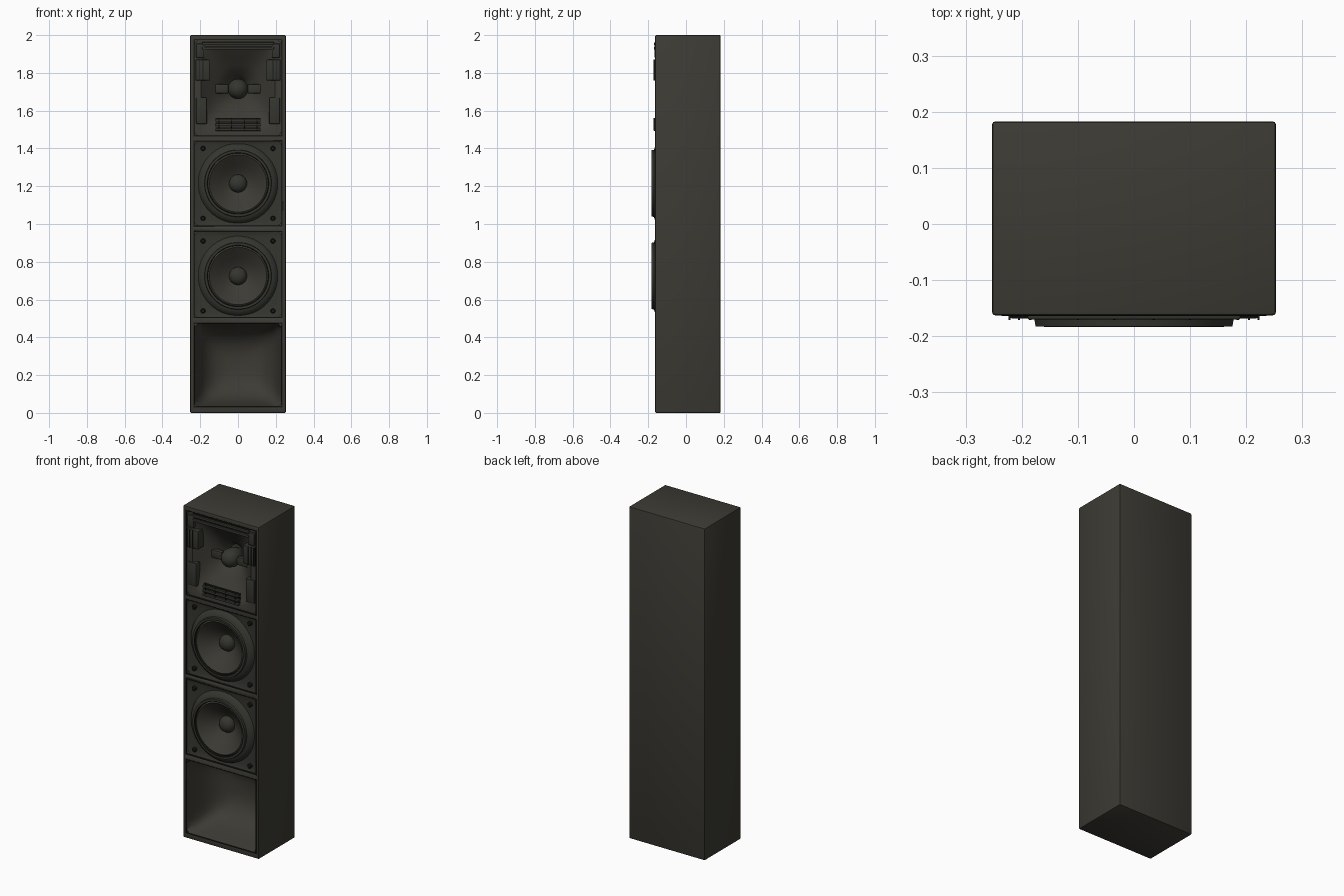
import bpy, bmesh, math
from mathutils import Matrix, Vector

old = bpy.data.objects.get("Cube")
if old:
    bpy.data.objects.remove(old)


def material(name, rgb):
    m = bpy.data.materials.new(name)
    m.use_nodes = True
    m.diffuse_color = (*rgb, 1)
    bsdf = m.node_tree.nodes["Principled BSDF"]
    bsdf.inputs["Base Color"].default_value = (*rgb, 1)
    bsdf.inputs["Roughness"].default_value = 0.8
    return m


CABINET = material("dark olive cabinet", (0.045, 0.043, 0.034))
DRIVER = material("charcoal driver", (0.036, 0.036, 0.029))
SEAM = material("near black seam", (0.010, 0.010, 0.008))


def finish(name, bm, mat, smooth=True):
    bmesh.ops.recalc_face_normals(bm, faces=bm.faces)
    mesh = bpy.data.meshes.new(name)
    bm.to_mesh(mesh)
    bm.free()
    mesh.materials.append(mat)
    ob = bpy.data.objects.new(name, mesh)
    bpy.context.collection.objects.link(ob)
    bpy.ops.object.select_all(action="DESELECT")
    ob.select_set(True)
    bpy.context.view_layer.objects.active = ob
    if smooth:
        bpy.ops.object.shade_smooth_by_angle(angle=math.radians(40))
    return ob


def box(name, x, y, z, mat, bevel=0.0):
    """Box from (min, max) pairs, with optional rounded edges."""
    bm = bmesh.new()
    size = [b - a for a, b in (x, y, z)]
    mid = [(a + b) / 2 for a, b in (x, y, z)]
    bmesh.ops.create_cube(bm, size=1, matrix=Matrix.Translation(mid) @ Matrix.Diagonal((*size, 1)))
    if bevel:
        bmesh.ops.bevel(bm, geom=bm.edges[:], offset=bevel, segments=2, profile=0.5, affect="EDGES")
    return finish(name, bm, mat)


def loft(name, z, rings, mat, n=48, cap=True):
    """Skin rings of (half width, half height, y, squareness) facing the front."""
    bm = bmesh.new()
    loops = []
    for hx, hz, y, power in rings:
        loop = []
        for i in range(n):
            a = math.tau * (i + 0.5) / n
            c, s = math.cos(a), math.sin(a)
            k = (abs(c) ** power + abs(s) ** power) ** (-1 / power)
            loop.append(bm.verts.new((hx * c * k, y, z + hz * s * k)))
        loops.append(loop)
    for a, b in zip(loops, loops[1:]):
        for i in range(n):
            bm.faces.new((a[i], a[(i + 1) % n], b[(i + 1) % n], b[i]))
    if cap:
        bm.faces.new(loops[-1])
    return finish(name, bm, mat)


def lathe(name, z, profile, mat, n=40):
    return loft(name, z, [(r, r, y, 2) for r, y in profile], mat, n)


# Cabinet with four bays cut into the front
W, FRONT, BACK = 0.253, -0.163, 0.183
BAYS = {"port": (0.03, 0.475), "lower": (0.505, 0.96),
        "upper": (0.99, 1.44), "horn": (1.465, 1.975)}
cabinet = box("cabinet", (-W, W), (FRONT, BACK), (0, 2), CABINET, 0.006)
for key, (low, high) in BAYS.items():
    cutter = box(key + "_cutter", (-0.234, 0.234), (-0.3, 0.14), (low, high), CABINET)
    cutter.hide_render = True
    mod = cabinet.modifiers.new("bay", "BOOLEAN")
    mod.object, mod.operation, mod.solver = cutter, "DIFFERENCE", "EXACT"
    bpy.context.view_layer.objects.active = cabinet
    bpy.ops.object.modifier_apply(modifier=mod.name)
    bpy.data.objects.remove(cutter)

# Dark seam lines around each bay
for key, (low, high) in BAYS.items():
    y = (FRONT - 0.001, FRONT + 0.008)
    for side, s in (("right", -1), ("left", 1)):
        edge = sorted((s * 0.231, s * 0.236))
        box(f"{key}_{side}_seam", edge, y, (low, high), SEAM)
    for end, zz in (("bottom", low), ("top", high)):
        box(f"{key}_{end}_seam", (-0.236, 0.236), y, (zz - 0.002, zz + 0.003), SEAM)

# Flared port in the bottom bay
loft("port_flare", 0.2525, [(0.234, 0.2225, -0.158, 40), (0.222, 0.211, -0.11, 14),
     (0.205, 0.196, -0.04, 8), (0.175, 0.165, 0.03, 5), (0.12, 0.11, 0.075, 3),
     (0.05, 0.05, 0.09, 2)], CABINET, 64)

# Two woofers on square mounting plates
for key, zc in (("lower", 0.725), ("upper", 1.215)):
    low, high = BAYS[key]
    mid, half = (low + high) / 2, (high - low) / 2
    loft(key + "_baffle", mid, [(0.234, half, -0.15, 60), (0.222, half - 0.012, -0.146, 30),
         (0.205, 0.205, -0.143, 5), (0.19, 0.19, -0.143, 2)], DRIVER, 64, cap=False)
    lathe(key + "_woofer_frame", zc, [(0.212, -0.142), (0.205, -0.155), (0.19, -0.166),
          (0.178, -0.170), (0.176, -0.183), (0.164, -0.183), (0.160, -0.166)], DRIVER).data.polygons[-1].select = False
    lathe(key + "_surround_groove", zc, [(0.166, -0.1834), (0.161, -0.1836), (0.159, -0.170)], SEAM)
    lathe(key + "_woofer_cone", zc, [(0.161, -0.172), (0.152, -0.178), (0.142, -0.170),
          (0.10, -0.135), (0.06, -0.105), (0.04, -0.095)], CABINET)
    lathe(key + "_dust_cap", zc, [(0.048, -0.095), (0.047, -0.11), (0.038, -0.126),
          (0.022, -0.136), (0.006, -0.139)], DRIVER)
    for sx in (-1, 1):
        for sz in (-1, 1):
            bolt = lathe(f"{key}_bolt", zc, [(0.013, -0.14), (0.013, -0.158), (0.009, -0.162)], SEAM, 12)
            bolt.location = (sx * 0.185, 0, sz * 0.185)

# Open the backs of the woofer frames so the cones show through
for ob in bpy.context.collection.objects:
    if ob.name.endswith(("woofer_frame", "surround_groove")):
        bm = bmesh.new()
        bm.from_mesh(ob.data)
        bmesh.ops.delete(bm, geom=[f for f in bm.faces if len(f.verts) > 4], context="FACES")
        bm.to_mesh(ob.data)
        bm.free()

# Horn in the top bay
HZ = 1.715
loft("horn_flare", 1.72, [(0.234, 0.255, -0.155, 60), (0.195, 0.222, -0.155, 12),
     (0.185, 0.205, -0.145, 8), (0.15, 0.165, -0.11, 4), (0.115, 0.12, -0.08, 3),
     (0.07, 0.07, -0.035, 2), (0.05, 0.05, 0.0, 2)], CABINET, 64)
lathe("horn_bulb", HZ, [(0.03, 0.01), (0.05, -0.03), (0.054, -0.07), (0.045, -0.10),
      (0.028, -0.117), (0.006, -0.124)], DRIVER, 24)
for side, s in (("right", -1), ("left", 1)):
    # Stepped side blocks, brackets and vertical ribs
    for i, (inner, low, high, depth) in enumerate(((0.15, 1.76, 1.87, -0.168),
                                                  (0.165, 1.53, 1.67, -0.162),
                                                  (0.18, 1.88, 1.955, -0.166))):
        box(f"horn_{side}_block_{i}", sorted((s * inner, s * 0.222)), (depth, -0.11),
            (low, high), DRIVER, 0.004)
    for x in (0.185, 0.205, 0.222):
        box(f"horn_{side}_rib", (s * x - 0.002, s * x + 0.002), (-0.171, -0.15), (1.76, 1.87), SEAM)
    box(f"horn_{side}_wing", sorted((s * 0.05, s * 0.125)), (-0.085, -0.055), (1.69, 1.74), DRIVER, 0.008)

# Thin horizontal slats above and below the flare
for z in (1.50, 1.525, 1.55, 1.93, 1.955):
    half = 0.19 if z > 1.8 else 0.12
    box("horn_slat", (-half, half), (-0.170, -0.145), (z - 0.007, z + 0.007), DRIVER, 0.003)
    box("horn_slat_gap", (-half, half), (-0.158, -0.145), (z + 0.007, z + 0.012), SEAM)
for x in (-0.1, -0.035, 0.035, 0.1):
    box("horn_slat_post", (x - 0.002, x + 0.002), (-0.171, -0.15), (1.495, 1.56), SEAM)
